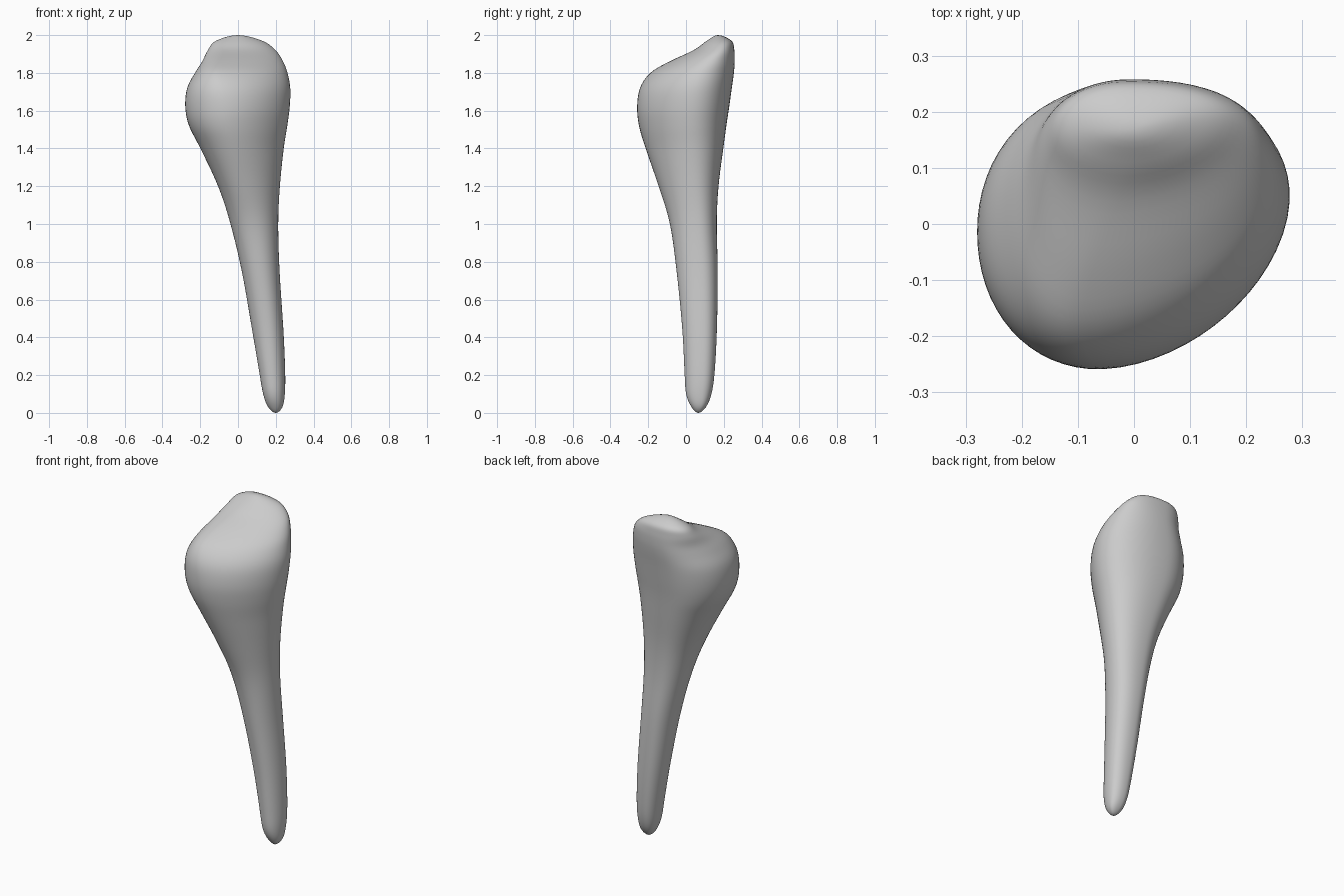
import bpy
import bmesh
import math
from mathutils import Vector

cube = bpy.data.objects.get("Cube")
if cube:
    bpy.data.objects.remove(cube)

SEGMENTS = 64
STEPS = 5

# Outline stations in hundredths: height, right, left, front, back, front crest x
STATIONS = [
    (0, 20, 20, 6.5, 6.5, 20),
    (3, 16, 23.5, 3, 10.5, 20),
    (10, 13.3, 24.8, 0, 13.5, 19),
    (22, 11.2, 25, -0.8, 15.2, 18),
    (45, 7.3, 24, -2, 16.4, 16),
    (75, 2, 22, -5, 16.8, 12),
    (100, -4, 21.3, -8.5, 16.3, 8),
    (120, -10.5, 22.2, -14.5, 17.2, 3),
    (140, -20, 24.3, -21.5, 19.8, -2),
    (152, -26, 26.2, -25, 21.4, -5),
    (162, -28, 27.5, -26, 22.9, -6),
    (172, -27, 27.8, -24.5, 24.3, -8),
    (180, -22.8, 26.3, -19, 25.4, -10),
    (186, -19, 24, -9, 25.8, -8),
    (192, -16, 20, 4, 25.6, -3),
    (197, -11.8, 13, 11, 24.2, 0),
    (200, 0, 0, 17, 17, 0),
]


def smooth_step(a, b, c, d, t):
    """Catmull-Rom blend between stations b and c."""
    return [0.5 * (2 * q + (r - p) * t + (2 * p - 5 * q + 4 * r - s) * t * t
                   + (3 * q - p - 3 * r + s) * t ** 3)
            for p, q, r, s in zip(a, b, c, d)]


def mirrored(s):
    """Station across a pole, so that the end closes round."""
    return (s[0], s[2], s[1], s[4], s[3], s[1] + s[2] - s[5])


def section(station):
    """Closed ring made of four rounded quadrants."""
    z, x0, x1, y0, y1, crest = [v / 100 for v in station]
    back_x = (x0 + x1) / 2 - 0.08 * (x1 - x0)
    left_y = (y0 + y1) / 2 + 0.1 * (y1 - y0)
    right_y = (y0 + y1) / 2
    head = min(max((z - 0.9) / 0.5, 0), 1)
    ring = []
    for i in range(SEGMENTS):
        angle = math.tau * i / SEGMENTS
        c, s = math.cos(angle), math.sin(angle)
        mid_x = back_x if s >= 0 else crest
        mid_y = left_y if c >= 0 else right_y
        if s >= 0:
            power = 2.3 if c >= 0 else 2.1
        else:
            power = 2.1 - 0.35 * head if c >= 0 else 2.1
        r = (abs(c) ** power + abs(s) ** power) ** (-1 / power)
        x = mid_x + r * c * ((x1 - mid_x) if c >= 0 else (mid_x - x0))
        y = mid_y + r * s * ((y1 - mid_y) if s >= 0 else (mid_y - y0))
        ring.append(Vector((x, y, z)))
    return ring


# Dense smooth stations from tip to crown
padded = [mirrored(STATIONS[1])] + STATIONS + [mirrored(STATIONS[-2])]
dense = []
for i in range(len(STATIONS) - 1):
    for k in range(STEPS):
        dense.append(smooth_step(*padded[i:i + 4], k / STEPS))

# Lofted body with a pole at each end
bm = bmesh.new()
tip = bm.verts.new([STATIONS[0][k] / 100 for k in (1, 3, 0)])
crown = bm.verts.new([STATIONS[-1][k] / 100 for k in (1, 3, 0)])
rings = [[bm.verts.new(p) for p in section(s)] for s in dense[1:]]
for i in range(SEGMENTS):
    j = (i + 1) % SEGMENTS
    bm.faces.new((tip, rings[0][j], rings[0][i]))
    bm.faces.new((crown, rings[-1][i], rings[-1][j]))
    for low, high in zip(rings, rings[1:]):
        bm.faces.new((low[i], low[j], high[j], high[i]))

# Soften the seams between quadrants
for _ in range(3):
    inner = [v for ring in rings[2:-2] for v in ring]
    bmesh.ops.smooth_vert(bm, verts=inner, factor=0.4, use_axis_x=True,
                          use_axis_y=True, use_axis_z=False)
bmesh.ops.recalc_face_normals(bm, faces=bm.faces)
mesh = bpy.data.meshes.new("tapered_body")
bm.to_mesh(mesh)
bm.free()
mesh.shade_smooth()
body = bpy.data.objects.new("tapered_body", mesh)
bpy.context.collection.objects.link(body)

# Plain grey
grey = bpy.data.materials.new("light_grey")
grey.use_nodes = True
color = (0.6, 0.6, 0.6, 1)
grey.diffuse_color = color
grey.node_tree.nodes["Principled BSDF"].inputs["Base Color"].default_value = color
mesh.materials.append(grey)
